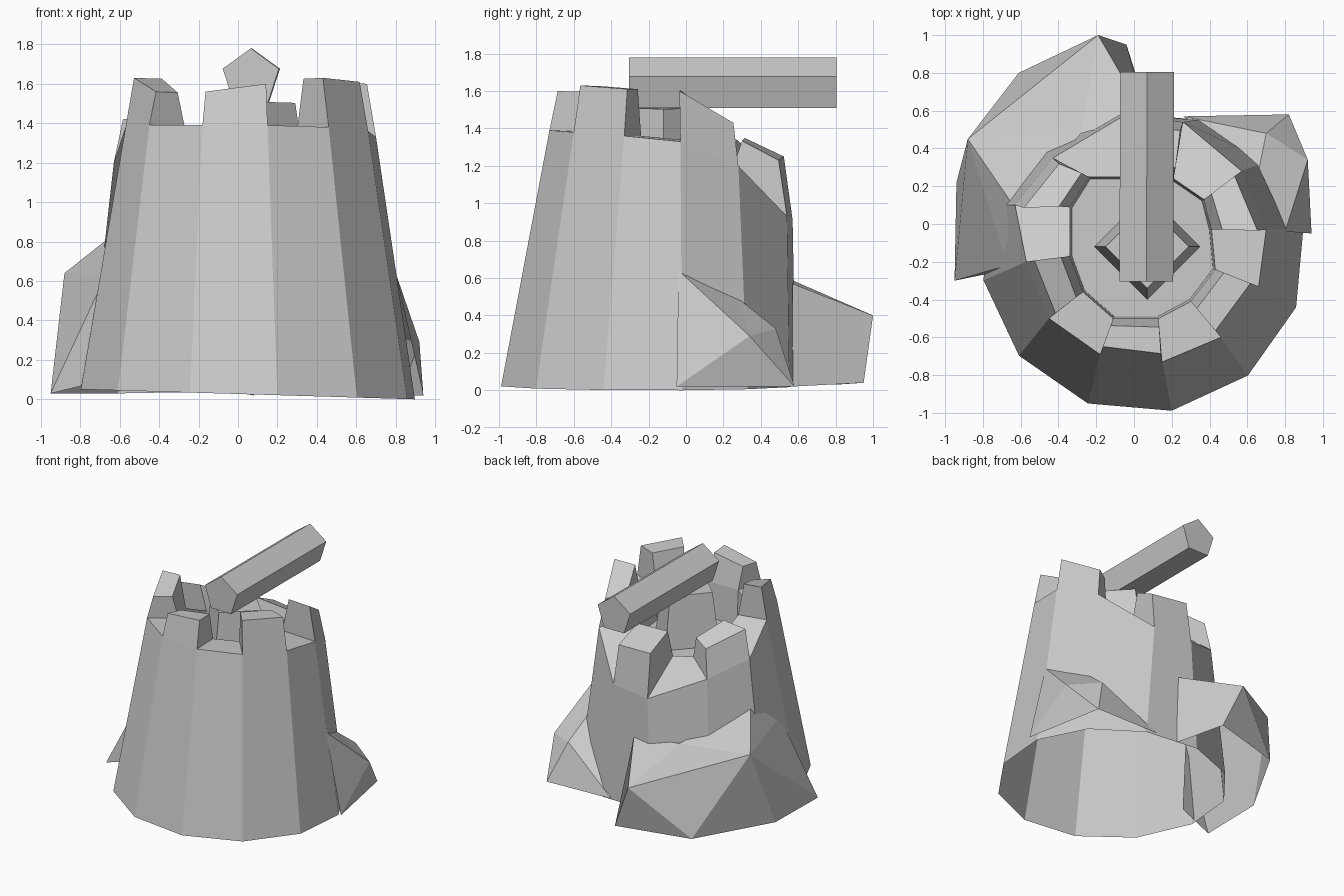
import bpy, bmesh, math
from mathutils import Vector as V

if "Cube" in bpy.data.objects:
    bpy.data.objects.remove(bpy.data.objects["Cube"])


def make(name, verts, faces):
    me = bpy.data.meshes.new(name)
    me.from_pydata([tuple(v) for v in verts], [], faces)
    ob = bpy.data.objects.new(name, me)
    bpy.context.collection.objects.link(ob)
    bm = bmesh.new()
    bm.from_mesh(me)
    bmesh.ops.recalc_face_normals(bm, faces=bm.faces)
    bm.to_mesh(me)
    bm.free()
    return ob


# Tower rim, counter-clockwise from front right:
# outer x, y, z | inner x, y, z | merlon height
rim = [
    (.15, -.73, 1.39, .13, -.50, 1.38, 1.60), (.46, -.60, 1.38, .30, -.41, 1.37, 1.63),
    (.66, -.33, 1.36, .43, -.24, 1.36, 1.61), (.70, -.03, 1.33, .41, -.03, 1.34, 1.60),
    (.57, .28, 1.20, .37, .13, 1.25, 1.43), (.26, .54, .93, .21, .24, 1.16, 1.23),
    (-.06, .57, .91, -.06, .25, 1.13, 1.25), (-.43, .35, 1.08, -.24, .25, 1.17, 1.30),
    (-.63, .10, 1.20, -.34, .09, 1.25, 1.42), (-.57, -.20, 1.38, -.34, -.17, 1.37, 1.63),
    (-.45, -.50, 1.39, -.27, -.36, 1.38, 1.56), (-.18, -.69, 1.39, -.11, -.50, 1.38, 1.56),
]
N = len(rim)
outer = [V(r[:3]) for r in rim]
inner = [V(r[3:6]) for r in rim]

# Base ring, slightly tilted and flattened at the back
base = []
for i in range(N):
    a = math.radians(-80 + 30 * i)
    x = .05 + .86 * math.cos(a)
    s = math.sin(a)
    base.append(V((x, -.15 + .86 * s * (.87 if s > 0 else .99), max(0, .027 - .03 * x))))
floor = [V((.04 + (p.x - .04) * .97, -.12 + (p.y + .12) * .97, 1.1)) for p in inner]

# Merlon tops lean inward and are a little thinner than the wall
top_o, top_i = [], []
for r, o, n in zip(rim, outer, inner):
    p = o.lerp(V((.04, -.1, 0)), .07)
    q = n.lerp(o, .2)
    top_o.append(V((p.x, p.y, r[6])))
    top_i.append(V((q.x, q.y, r[6] + .45 * (n.z - o.z))))

# Tower shell with alternating merlons and gaps
B, O, I, F, TO, TI = (k * N for k in range(6))
faces = [tuple(F + i for i in range(N))]
for i in range(N):
    j = (i + 1) % N
    faces += [(B + i, B + j, O + j, O + i), (I + i, I + j, F + j, F + i)]
    if i % 2:
        faces += [(O + i, O + j, TO + j, TO + i), (TO + i, TO + j, TI + j, TI + i),
                  (TI + i, TI + j, I + j, I + i), (O + i, TO + i, TI + i, I + i),
                  (O + j, I + j, TI + j, TO + j)]
    else:
        faces.append((O + i, O + j, I + j, I + i))
make("tower", base + outer + inner + floor + top_o + top_i, faces)


def prism(name, ring_a, ring_b):
    n = len(ring_a)
    f = [tuple(range(n)), tuple(range(n, 2 * n))]
    f += [(i, (i + 1) % n, n + (i + 1) % n, n + i) for i in range(n)]
    return make(name, ring_a + ring_b, f)


# Four-sided gun stand
def diamond(r, z):
    return [V((.07 + r * math.cos(k * math.pi / 2), -.12 + r * math.sin(k * math.pi / 2),
               z - .03 * r * math.cos(k * math.pi / 2))) for k in range(4)]


prism("gun_stand", diamond(.28, 1.1), diamond(.22, 1.51))


# Five-sided barrel
def penta(y, dx):
    return [V((.07 + dx + .15 * math.sin(k * math.tau / 5), y,
               1.63 + .15 * math.cos(k * math.tau / 5))) for k in range(5)]


prism("barrel", penta(-.305, -.005), penta(.805, .0))

# Large rock at back left
make("left_rock",
     [(.06, .57, .57), (-.28, .48, .58), (-.64, .10, .83), (-.67, -.22, .63),
      (-.19, 1.0, .40), (-.88, .45, .64), (-.04, .95, .04), (-.61, .80, .03),
      (-.94, .22, .03), (-.95, -.30, .03), (.08, .57, .02), (-.66, -.24, .10)],
     [(0, 4, 1), (1, 4, 5), (1, 5, 2), (2, 5, 3), (4, 6, 7), (4, 7, 5), (5, 7, 8),
      (5, 8, 9), (5, 9, 3), (0, 10, 6, 4), (3, 9, 11)])

# Smaller rock at back right
make("right_rock",
     [(.80, -.04, .64), (.66, .28, .49), (.26, .57, .03), (.82, .58, .02),
      (.92, .34, .29), (.94, -.05, .02), (.70, .48, .33)],
     [(0, 5, 4), (4, 5, 3), (0, 4, 1), (1, 4, 6), (6, 4, 3), (1, 6, 2), (6, 3, 2)])
